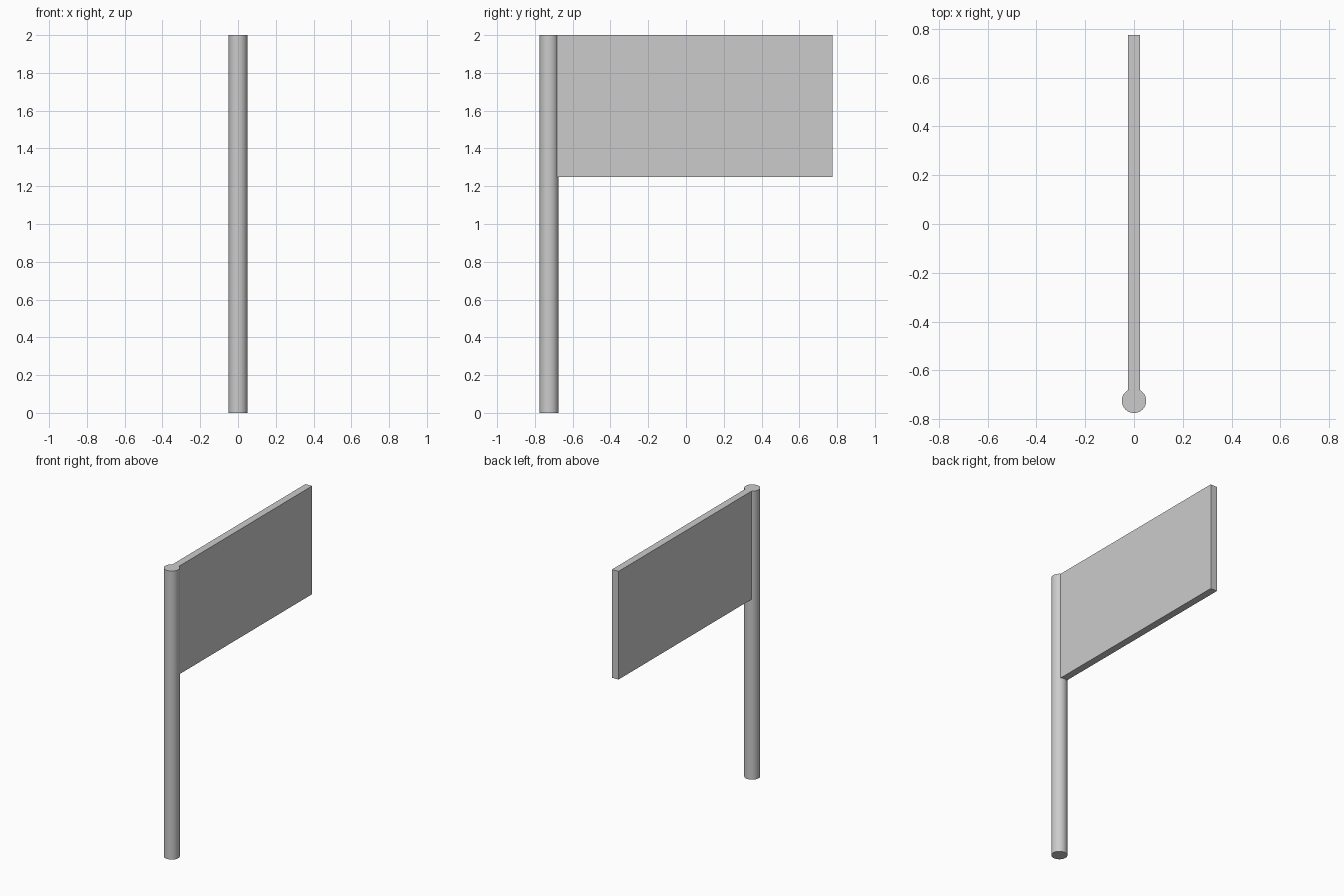
import bpy
import math

if "Cube" in bpy.data.objects:
    bpy.data.objects.remove(bpy.data.objects["Cube"])

POLE_Y, RADIUS, HEIGHT = -0.725, 0.05, 2.0
PANEL_BOTTOM, PANEL_END, THICKNESS = 1.25, 0.775, 0.05

# Round pole, smooth sides with sharp cap edges
bpy.ops.mesh.primitive_cylinder_add(vertices=64, radius=RADIUS, depth=HEIGHT,
                                    location=(0, POLE_Y, HEIGHT / 2))
pole = bpy.context.object
pole.name = "pole"
bpy.ops.object.shade_smooth_by_angle(angle=math.radians(30))

# Flat rigid panel, its inner edge seated just inside the pole surface
panel_start = POLE_Y + math.sqrt(RADIUS ** 2 - (THICKNESS / 2) ** 2) - 0.002
bpy.ops.mesh.primitive_cube_add(
    size=1, location=(0, (panel_start + PANEL_END) / 2, (PANEL_BOTTOM + HEIGHT) / 2))
panel = bpy.context.object
panel.name = "flag_panel"
panel.scale = (THICKNESS, PANEL_END - panel_start, HEIGHT - PANEL_BOTTOM)
bpy.ops.object.transform_apply(location=False, rotation=False, scale=True)
